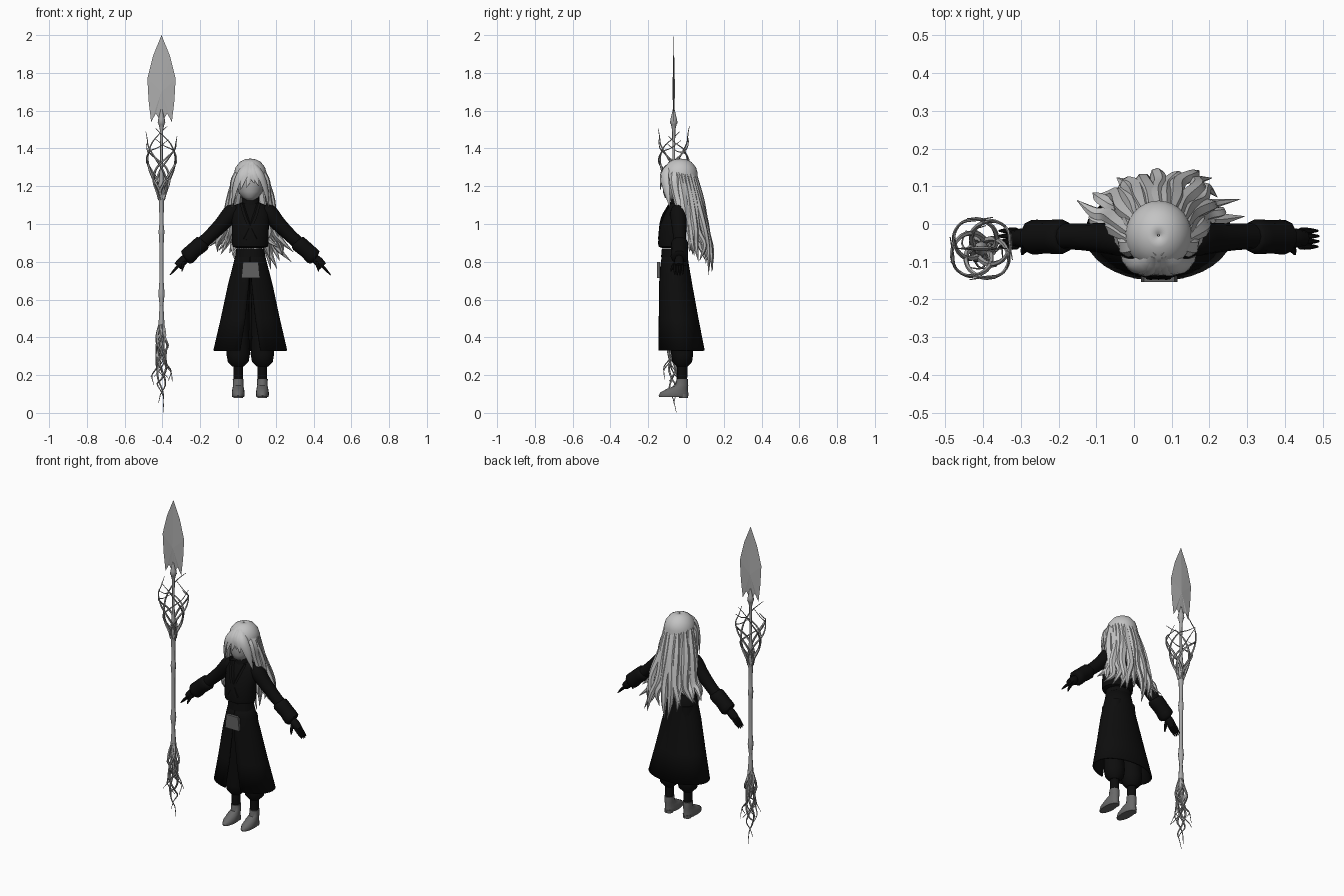
import bpy, bmesh, math, random
from mathutils import Vector, Quaternion

if "Cube" in bpy.data.objects:
    bpy.data.objects.remove(bpy.data.objects["Cube"])

random.seed(4)
CX = 0.065            # centre line of the figure
SX, SY = -0.405, -0.065   # axis of the spear


def mat(name, v):
    m = bpy.data.materials.new(name)
    m.diffuse_color = (v, v, v, 1)
    m.use_nodes = True
    m.node_tree.nodes["Principled BSDF"].inputs["Base Color"].default_value = m.diffuse_color
    return m


BLACK, HAIR, SKIN = mat("black cloth", 0.004), mat("pale hair", 0.55), mat("skin grey", 0.38)
BOOT, POUCH = mat("boot grey", 0.14), mat("pouch grey", 0.12)
BLADE, WOOD = mat("blade grey", 0.42), mat("wood grey", 0.38)


def finish(bm, name, m, smooth=True, thick=0):
    bmesh.ops.remove_doubles(bm, verts=bm.verts, dist=1e-5)
    bmesh.ops.recalc_face_normals(bm, faces=bm.faces)
    me = bpy.data.meshes.new(name)
    bm.to_mesh(me)
    bm.free()
    ob = bpy.data.objects.new(name, me)
    bpy.context.collection.objects.link(ob)
    me.materials.append(m)
    if thick:
        s = ob.modifiers.new("thickness", "SOLIDIFY")
        s.thickness = thick
    if smooth:
        bpy.ops.object.select_all(action='DESELECT')
        ob.select_set(True)
        bpy.context.view_layer.objects.active = ob
        bpy.ops.object.shade_smooth_by_angle(angle=math.radians(45))
    return ob


def loft(bm, rings, n=28, caps=True):
    """Rings: (cx, cy, z, rx, ry, half angle from the back)."""
    rows = []
    for cx, cy, z, rx, ry, *a in rings:
        am = math.radians(a[0] if a else 180)
        rows.append([bm.verts.new((cx + rx * math.sin(t), cy + ry * math.cos(t), z))
                     for t in (am * (2 * i / n - 1) for i in range(n + 1))])
    for r, s in zip(rows, rows[1:]):
        for i in range(n):
            bm.faces.new((r[i], r[i + 1], s[i + 1], s[i]))
    if caps:
        for r in (rows[0], rows[-1]):
            bm.faces.new(r[:-1])


def smooth_path(pts, steps=4):
    """Catmull-Rom through tuples of any length."""
    p = [Vector(q) for q in pts]
    p = [2 * p[0] - p[1]] + p + [2 * p[-1] - p[-2]]
    out = []
    for a, b, c, d in zip(p, p[1:], p[2:], p[3:]):
        for k in range(steps):
            t = k / steps
            out.append(0.5 * (2 * b + (c - a) * t + (2 * a - 5 * b + 4 * c - d) * t * t
                              + (3 * b - a - 3 * c + d) * t ** 3))
    return out + [p[-2]]


def tube(bm, pts, sides=6, flat=1.0, steps=4):
    """Points: (x, y, z, radius)."""
    pts = smooth_path(pts, steps)
    pos = [Vector(p[:3]) for p in pts]
    q, prev, rows = None, None, []
    for i, p in enumerate(pos):
        t = (pos[min(i + 1, len(pos) - 1)] - pos[max(i - 1, 0)]).normalized()
        q = t.to_track_quat('Z', 'Y') if q is None else prev.rotation_difference(t) @ q
        prev = t
        r = max(pts[i][3], 0.001)
        rows.append([bm.verts.new(p + q @ Vector((r * math.cos(a), r * flat * math.sin(a), 0)))
                     for a in (2 * math.pi * k / sides for k in range(sides))])
    for r, s in zip(rows, rows[1:]):
        for i in range(sides):
            j = (i + 1) % sides
            bm.faces.new((r[i], r[j], s[j], s[i]))
    bm.faces.new(rows[0])
    bm.faces.new(rows[-1])


def lofted(name, m, rings, **k):
    thick = k.pop("thick", 0)
    bm = bmesh.new()
    loft(bm, rings, **k)
    return finish(bm, name, m, thick=thick)


# Head and hair cap
lofted("head", SKIN, [(CX, -0.065, 1.125, .018, .025), (CX, -0.06, 1.14, .042, .052),
                      (CX, -0.05, 1.17, .064, .072), (CX, -0.045, 1.22, .074, .08),
                      (CX, -0.04, 1.29, .06, .065), (CX, -0.04, 1.32, .02, .02)])
lofted("hair_cap", HAIR, [(CX, -0.03, 1.346, .003, .003), (CX, -0.03, 1.342, .03, .032),
                          (CX, -0.03, 1.328, .056, .06), (CX, -0.03, 1.30, .078, .083),
                          (CX, -0.03, 1.27, .087, .092, 170), (CX, -0.028, 1.23, .09, .09, 132),
                          (CX, -0.02, 1.17, .092, .088, 118), (CX, -0.005, 1.08, .095, .08, 95)],
       caps=False, thick=.008)

# Long tapering strands in two layers behind the shoulders
bm = bmesh.new()
for count, k, drop in ((15, 1.0, 0), (11, 0.72, 0.03)):
    for i in range(count):
        u = 2 * i / (count - 1) - 1
        a = u * math.radians(98)
        s, c = math.sin(a), math.cos(a)
        j = lambda w=0.014: random.uniform(-w, w)
        tip = 0.73 + 0.12 * abs(u) + drop + random.uniform(-0.02, 0.07)
        tube(bm, [(CX + .078 * k * s, -.028 + .075 * k * c, 1.27, .012),
                  (CX + .10 * k * s + j(), .0 + .08 * k * c, 1.12, .025),
                  (CX + .135 * k * s + j(), .022 + .092 * k * c + j(), .97, .022),
                  (CX + .155 * k * s + j(.02), .03 + .098 * k * c + j(), .5 * (.97 + tip), .018),
                  (CX + (.20 * s + j(.03)) * k, .035 + .1 * k * c + j(.02), tip, .001)], 6, .75)
finish(bm, "hair_strands", HAIR)

# Fringe parted over the face, with longer locks at the temples
bm = bmesh.new()
for s in (-1, 1):
    tube(bm, [(CX + s * .01, -.075, 1.33, .012), (CX + s * .05, -.112, 1.27, .027),
              (CX + s * .08, -.105, 1.19, .022), (CX + s * .098, -.085, 1.09, .002)], 6, .5)
    tube(bm, [(CX + s * .03, -.05, 1.32, .012), (CX + s * .084, -.06, 1.24, .028),
              (CX + s * .098, -.045, 1.14, .024), (CX + s * .13, -.01, 1.0, .018),
              (CX + s * .17, .02, .87, .001)], 6, .6)
for x0, x1, z1 in ((0, -.02, 1.19), (.025, .045, 1.20), (-.03, -.052, 1.18), (.01, .02, 1.215)):
    tube(bm, [(CX + x0 * .5, -.085, 1.325, .012), (CX + x0, -.122, 1.27, .024),
              (CX + x1, -.136, z1, .001)], 6, .45)
finish(bm, "fringe", HAIR)

# Collar, jacket, belt and crossed lapels
lofted("collar", BLACK, [(CX, -.035, 1.145, .046, .042), (CX, -.04, 1.11, .047, .045),
                         (CX, -.045, 1.07, .07, .05)])
lofted("jacket", BLACK, [(CX, -.04, 1.115, .045, .035), (CX, -.042, 1.10, .08, .045),
                         (CX, -.05, 1.06, .102, .06), (CX, -.064, .99, .098, .074),
                         (CX, -.07, .90, .097, .078), (CX, -.07, .88, .093, .075),
                         (CX, -.065, .872, .07, .058)])
lofted("belt", BLACK, [(CX, -.062, .87, .074, .066), (CX, -.062, .825, .08, .07)])
bm = bmesh.new()
for s in (-1, 1):
    tube(bm, [(CX + s * .045, -.085, 1.11, .012), (CX + s * .02, -.127, 1.03, .014),
              (CX - s * .03, -.142, .92, .012)], 4, .4)
finish(bm, "lapels", BLACK, False)

# Long coat skirt, open at the front
lofted("coat_skirt", BLACK, [(CX, -.06, .87, .07, .062, 180), (CX, -.06, .78, .092, .076, 179),
                             (CX, -.055, .68, .118, .088, 176), (CX, -.04, .50, .157, .106, 170),
                             (CX, -.026, .33, .196, .125, 164)], n=32, caps=False, thick=.008)

# Pouch hanging at the front of the belt
bm = bmesh.new()
bmesh.ops.create_cube(bm, size=1)
for v in bm.verts:
    w = .082 if v.co.z > 0 else .098
    v.co = (CX + .002 + v.co.x * w, -.146 + v.co.y * .016, .757 + v.co.z * .085)
finish(bm, "pouch", POUCH, False)

# Limbs, mirrored about the centre line
for s, side in ((-1, "left"), (1, "right")):
    X = lambda d: CX + s * d
    fx = X(.064)
    lofted(side + "_trouser", BLACK, [(X(.045), -.05, .78, .045, .06), (X(.055), -.04, .6, .052, .058),
                                      (fx, -.025, .40, .058, .056), (fx, -.02, .31, .062, .058),
                                      (fx, -.02, .27, .055, .052), (fx, -.02, .245, .03, .03)], n=16)
    lofted(side + "_ankle", BLACK, [(fx, -.02, .25, .026, .028), (fx, -.02, .16, .024, .026)], n=12)
    lofted(side + "_boot", BOOT, [(fx, -.02, .18, .029, .03), (fx, -.022, .145, .027, .034),
                                  (fx, -.045, .128, .031, .055), (fx, -.062, .108, .034, .074),
                                  (fx, -.066, .092, .034, .079), (fx, -.066, .084, .031, .076)], n=16)
    lofted(side + "_heel", BOOT, [(fx, -.014, .10, .026, .026), (fx, -.014, .08, .025, .024)], n=12)

    bm = bmesh.new()
    tube(bm, [(X(.07), -.04, 1.085, .03), (X(.10), -.04, 1.06, .044), (X(.15), -.037, 1.00, .04),
              (X(.21), -.034, .94, .035), (X(.28), -.032, .875, .034)], 12)
    finish(bm, side + "_sleeve", BLACK)
    bm = bmesh.new()
    tube(bm, [(X(.245), -.034, .907, .034), (X(.255), -.034, .897, .046), (X(.30), -.034, .86, .044),
              (X(.335), -.035, .825, .046), (X(.345), -.035, .817, .03)], 10, steps=2)
    finish(bm, side + "_cuff", BLACK)

    # Hand with four fingers and a thumb
    bm = bmesh.new()
    tube(bm, [(X(.33), -.036, .83, .02), (X(.36), -.037, .802, .025),
              (X(.385), -.038, .777, .022)], 8)
    for k in range(4):
        y = -.060 + .014 * k
        r = .94 if k in (0, 3) else 1
        tube(bm, [(X(.375), y, .785, .008), (X(.375 + .025 * r), y, .785 - .027 * r, .008),
                  (X(.375 + .05 * r), y, .785 - .055 * r, .003)], 6, steps=2)
    tube(bm, [(X(.35), -.05, .80, .01), (X(.357), -.07, .775, .009),
              (X(.362), -.08, .75, .003)], 6, steps=2)
    finish(bm, side + "_hand", BLACK)

# Spear blade: thin faceted leaf with barbs
half = [(.045, 1.89), (.075, 1.77), (.068, 1.65), (.055, 1.54), (.03, 1.585), (.015, 1.56)]
outline = [(0, 2.0)] + half + [(0, 1.57)] + [(-x, z) for x, z in reversed(half)]
bm = bmesh.new()
rim = [bm.verts.new((SX + x, SY, z)) for x, z in outline]
for y in (-.007, .007):
    mid = bm.verts.new((SX, SY + y, 1.70))
    for a, b in zip(rim, rim[1:] + rim[:1]):
        bm.faces.new((a, b, mid))
finish(bm, "spear_blade", BLADE, False)

# Spear shaft with knots
bm = bmesh.new()
tube(bm, [(SX, SY, z, r) for z, r in ((1.61, .004), (1.575, .012), (1.535, .02), (1.50, .009), (1.30, .008),
     (1.17, .02), (1.12, .014), (1.0, .011), (.96, .016), (.91, .012), (.70, .011), (.63, .017),
     (.57, .010), (.47, .016), (.42, .012), (.30, .007))], 8, steps=2)
finish(bm, "spear_shaft", WOOD)

# Twisted roots: an open basket below the blade and a tangle at the foot


def root(bm, a0, turn, prof, r0):
    pts = []
    for i, (rad, z) in enumerate(prof):
        t = i / (len(prof) - 1)
        a = a0 + turn * t
        pts.append((SX + rad * math.cos(a), SY + rad * math.sin(a), z, r0 * (1 - .85 * t)))
    tube(bm, pts, 5)


bm = bmesh.new()
for i in range(8):
    h = random.uniform(-.07, .0) + (.0 if i % 2 else .03)
    root(bm, i * math.pi / 4, math.radians(250 if i % 2 else -200),
         [(.01, 1.13), (.026, 1.18), (.046, 1.23), (.064, 1.29), (.08, 1.35 + h * .3),
          (.086, 1.41 + h * .6), (.076, 1.45 + h), (.088, 1.49 + h)], .0095)
finish(bm, "upper_roots", WOOD)

bm = bmesh.new()
for i in range(7):
    h = random.uniform(-.03, .03)
    root(bm, i * math.tau / 7, math.radians(260 if i % 2 else -230),
         [(.008, .47), (.024, .41), (.034, .36), (.026, .31 + h), (.03, .26 + h),
          (.052, .22 + h), (.062, .17 + h)], .009)
for i, end in enumerate((.003, .05, .09)):
    root(bm, i * 2.1, math.radians(420),
         [(.008, .40), (.02, .32), (.026, .24), (.02, .18), (.024, .12 + end * .4),
          (.012, .07 + end * .6), (.016, end)], .009)
finish(bm, "lower_roots", WOOD)
